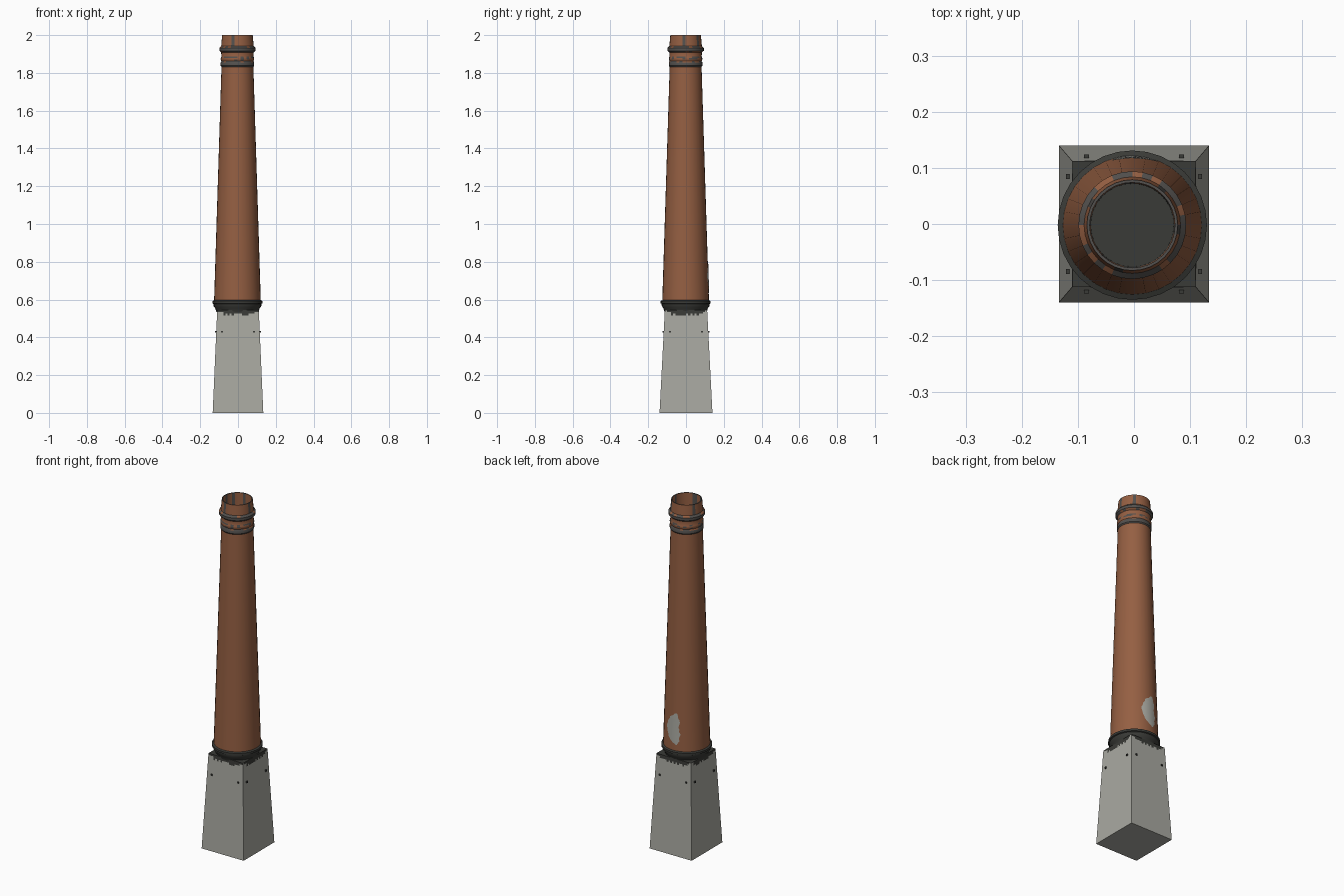
import bpy, bmesh, math, random
from mathutils import Vector

if "Cube" in bpy.data.objects:
    bpy.data.objects.remove(bpy.data.objects["Cube"])
random.seed(4)

def mat(name, c):
    m = bpy.data.materials.new(name)
    m.diffuse_color = (*c, 1)
    m.use_nodes = True
    m.node_tree.nodes["Principled BSDF"].inputs["Base Color"].default_value = m.diffuse_color
    return m

CLAY = mat("terracotta", (0.30, 0.115, 0.055))
STONE = mat("pale stone", (0.40, 0.40, 0.36))
DARK = mat("dark soot", (0.042, 0.043, 0.038))
GREY = mat("worn grey", (0.085, 0.08, 0.075))
CX, CY, N = -0.003, -0.002, 32

def finish(bm, name, mats, smooth=True):
    me = bpy.data.meshes.new(name)
    bm.to_mesh(me)
    bm.free()
    ob = bpy.data.objects.new(name, me)
    bpy.context.collection.objects.link(ob)
    for m in mats:
        me.materials.append(m)
    if smooth:
        bpy.ops.object.select_all(action='DESELECT')
        ob.select_set(True)
        bpy.context.view_layer.objects.active = ob
        bpy.ops.object.shade_smooth_by_angle(angle=math.radians(35))
    return ob

def polar(r, a, z):
    return Vector((CX + r * math.cos(a), CY + r * math.sin(a), z))

def lathe(name, profile, mats, cap=None, rule=None):
    """Revolve (radius, z, material index) points; cap closes the last ring."""
    bm = bmesh.new()
    rings = [[bm.verts.new(polar(r, math.tau * i / N, z)) for i in range(N)]
             for r, z, _ in profile]
    for k in range(len(rings) - 1):
        for i in range(N):
            j = (i + 1) % N
            f = bm.faces.new((rings[k][i], rings[k][j], rings[k + 1][j], rings[k + 1][i]))
            f.material_index = rule(k, i) if rule else profile[k][2]
    if cap is not None:
        bm.faces.new(rings[-1]).material_index = cap
    return finish(bm, name, mats)

# tapered clay shaft
lathe("shaft", [(0.124, 0.58, 0), (0.084, 1.845, 0)], [CLAY])

# collar where the shaft meets the base
lathe("collar", [(0.112, 0.535, 0), (0.118, 0.555, 0), (0.126, 0.565, 0), (0.127, 0.577, 0),
                 (0.133, 0.58, 0), (0.133, 0.592, 0), (0.122, 0.597, 0)], [DARK])

# moulded rim: bands, lip, hollow throat and sooty floor
rim = [(0.083, 1.83, 1), (0.089, 1.838, 1), (0.089, 1.855, 1), (0.085, 1.862, 0),
       (0.089, 1.872, 0), (0.088, 1.88, 1), (0.085, 1.887, 0), (0.086, 1.908, 1),
       (0.096, 1.917, 1), (0.096, 1.932, 1), (0.086, 1.942, 0), (0.081, 2.0, 1),
       (0.076, 2.0, 0), (0.075, 1.93, 2), (0.074, 1.86, 2)]

def rim_colour(k, i):
    base = rim[k][2]
    if k in (2, 3, 4, 5, 7, 9, 12) and random.random() < 0.25:
        return 1 - base if base < 2 else base
    if k == 10 and i % 9 == 4:
        return 1
    return base

lathe("rim", rim, [CLAY, GREY, DARK], cap=2, rule=rim_colour)

# square tapered base, soot-stained along the top edge
H, COLS = 0.545, 20
levels = [0, 0.42, 0.515, 0.525, 0.535, H]
bm = bmesh.new()

def base_ring(z):
    t = z / H
    hx, hy = 0.134 - 0.024 * t, 0.14 - 0.028 * t
    c = [(-hx, -hy), (hx, -hy), (hx, hy), (-hx, hy)]
    pts = []
    for s in range(4):
        a, b = Vector(c[s]), Vector(c[(s + 1) % 4])
        pts += [bm.verts.new((*a.lerp(b, i / COLS), z)) for i in range(COLS)]
    return pts

rings = [base_ring(z) for z in levels]
n = 4 * COLS
for i in range(n):
    u = abs((i % COLS + 0.5) / COLS - 0.5) * 2
    depth = (1 - u ** 4) * 0.026 + random.uniform(-0.008, 0.006)
    for k in range(len(levels) - 1):
        j = (i + 1) % n
        f = bm.faces.new((rings[k][i], rings[k][j], rings[k + 1][j], rings[k + 1][i]))
        mid = (levels[k] + levels[k + 1]) / 2
        f.material_index = 1 if k > 1 and H - mid < depth else 0
bm.faces.new(rings[-1]).material_index = 1
bm.faces.new(rings[0][::-1])
finish(bm, "base", [STONE, DARK])

# small pegs, two on each face of the base
bm = bmesh.new()
for sx in (-1, 1):
    for sy in (-1, 1):
        for p in ((0.085 * sx, 0.119 * sy), (0.117 * sx, 0.085 * sy)):
            geo = bmesh.ops.create_cube(bm, size=0.009)
            bmesh.ops.translate(bm, verts=geo["verts"], vec=(*p, 0.43))
finish(bm, "pegs", [DARK], smooth=False)

# ragged bare patch on the back of the shaft
bm = bmesh.new()
rows = []
for k in range(15):
    t = k / 14
    z = 0.63 + 0.18 * t
    half = math.radians(17 * (1 - abs(2 * t - 1) ** 3) + random.uniform(0, 3))
    mid = math.radians(97 - 9 * math.sin(t * 3) + random.uniform(-2, 2))
    r = 0.1265 - 0.0316 * (z - 0.58)
    rows.append([bm.verts.new(polar(r, mid + half * (s / 3 - 1), z)) for s in range(7)])
for a, b in zip(rows, rows[1:]):
    for s in range(6):
        bm.faces.new((a[s], a[s + 1], b[s + 1], b[s]))
finish(bm, "bare_patch", [STONE])
